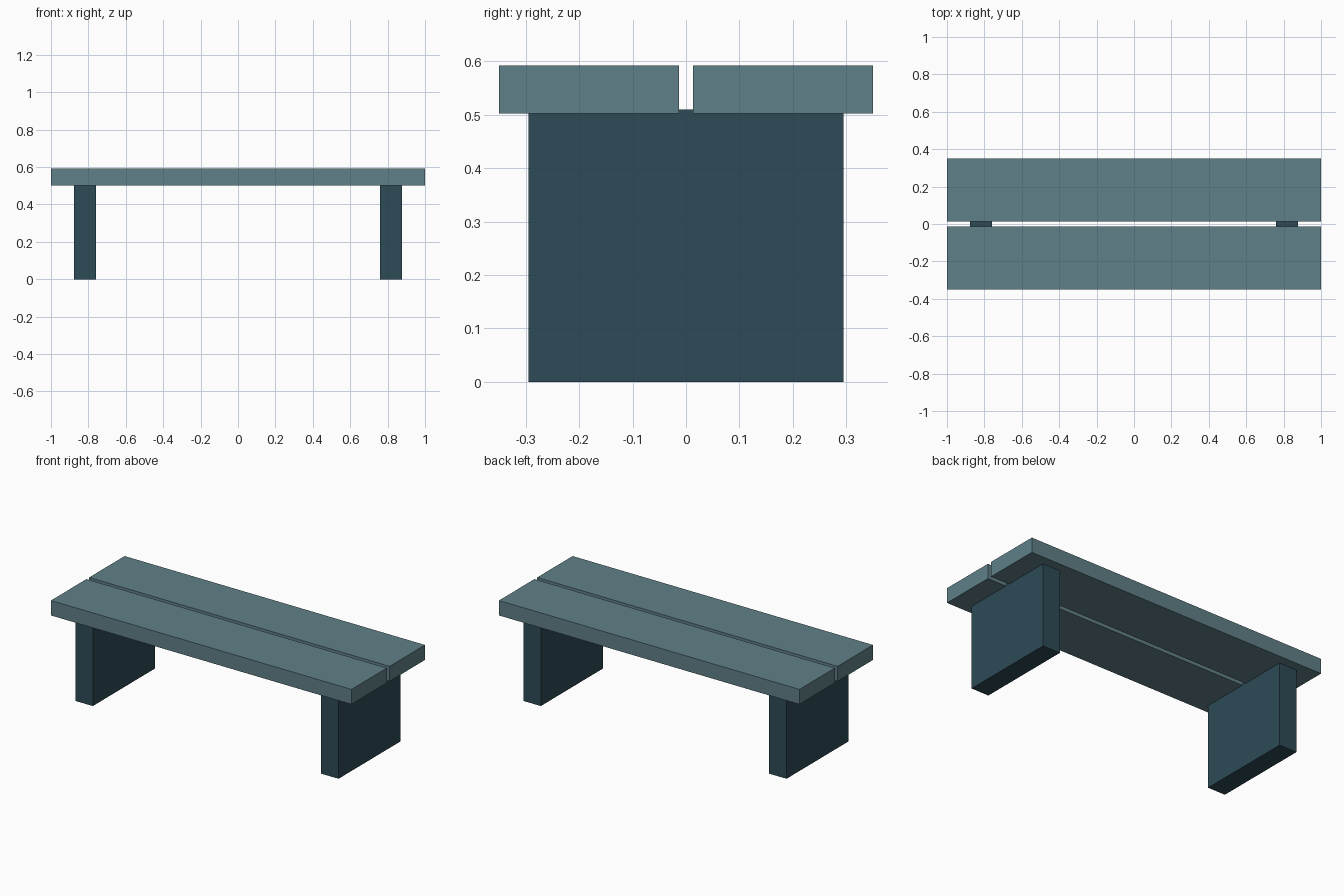
import bpy
import bmesh
from mathutils import Vector

cube = bpy.data.objects.get("Cube")
if cube:
    bpy.data.objects.remove(cube, do_unlink=True)


def make_material(name, colour):
    mat = bpy.data.materials.new(name)
    mat.use_nodes = True
    mat.diffuse_color = (*colour, 1)
    mat.node_tree.nodes["Principled BSDF"].inputs["Base Color"].default_value = (*colour, 1)
    return mat


def make_box(name, low, high, mat):
    """Flat-shaded box between two opposite corners."""
    low, high = Vector(low), Vector(high)
    bm = bmesh.new()
    bmesh.ops.create_cube(bm, size=1)
    bmesh.ops.scale(bm, vec=high - low, verts=bm.verts)
    mesh = bpy.data.meshes.new(name)
    bm.to_mesh(mesh)
    bm.free()
    mesh.materials.append(mat)
    obj = bpy.data.objects.new(name, mesh)
    obj.location = (low + high) / 2
    bpy.context.collection.objects.link(obj)
    return obj


plank_mat = make_material("grey teal", (0.115, 0.216, 0.246))
leg_mat = make_material("dark teal", (0.026, 0.069, 0.093))

# Two seat planks with a narrow gap between them
make_box("front_seat_plank", (-1, -0.35, 0.502), (1, -0.013, 0.592), plank_mat)
make_box("back_seat_plank", (-1, 0.013, 0.502), (1, 0.35, 0.592), plank_mat)

# Slab legs, let slightly into the planks
make_box("left_leg", (0.76, -0.295, 0), (0.876, 0.295, 0.51), leg_mat)
make_box("right_leg", (-0.876, -0.295, 0), (-0.76, 0.295, 0.51), leg_mat)
